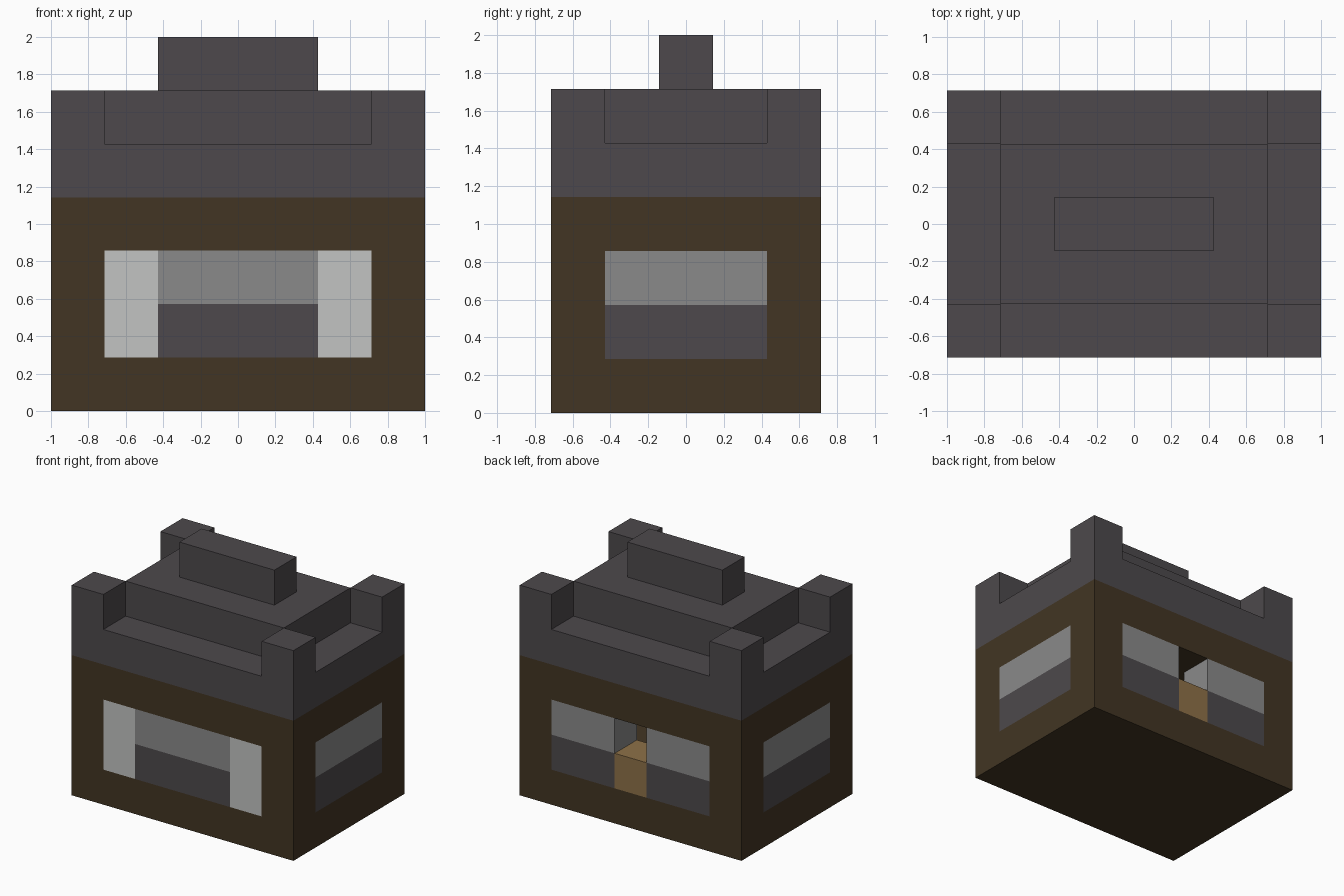
import bpy
from mathutils import Vector

U = 1 / 7  # building module; the house is 14 x 10 x 14 modules

if "Cube" in bpy.data.objects:
    bpy.data.objects.remove(bpy.data.objects["Cube"], do_unlink=True)


def linear(v):
    v /= 255
    return v / 12.92 if v <= 0.04045 else ((v + 0.055) / 1.055) ** 2.4


def material(name, *rgb):
    color = tuple(linear(c) for c in rgb) + (1,)
    m = bpy.data.materials.new(name)
    m.use_nodes = True
    m.diffuse_color = color
    m.node_tree.nodes["Principled BSDF"].inputs["Base Color"].default_value = color
    return m


def box(name, mat, x, y, z):
    """Box given by its (low, high) module range on each axis."""
    lo, hi = (Vector(c) * U for c in zip(x, y, z))
    bpy.ops.mesh.primitive_cube_add(size=1, location=(lo + hi) / 2)
    ob = bpy.context.object
    ob.name = ob.data.name = name
    ob.scale = hi - lo
    bpy.ops.object.transform_apply(location=False, rotation=False, scale=True)
    if mat:
        ob.data.materials.append(mat)
    return ob


def carve(target, x, y, z):
    """Cut a box-shaped hole and discard the cutter."""
    cutter = box("cutter", None, x, y, z)
    cutter.hide_render = True
    mod = target.modifiers.new("cut", "BOOLEAN")
    mod.operation, mod.solver, mod.object = "DIFFERENCE", "EXACT", cutter
    bpy.context.view_layer.objects.active = target
    bpy.ops.object.modifier_apply(modifier=mod.name)
    bpy.data.objects.remove(cutter, do_unlink=True)


brown = material("dark brown", 66, 53, 35)
slate = material("slate grey", 77, 73, 76)
glass = material("window grey", 138, 138, 138)
white = material("pale grey", 194, 196, 194)
tan = material("tan wood", 142, 113, 72)

# Hollow walls with an opening through each side
walls = box("walls", brown, (-7, 7), (-5, 5), (0, 8))
carve(walls, (-5, 5), (-8, 8), (2, 6))
carve(walls, (-8, 8), (-3, 3), (2, 6))

# Roof with a notch in each edge, leaving corner turrets
roof = box("roof", slate, (-7, 7), (-5, 5), (8, 12))
for a, b in ((-8, -3), (3, 8)):
    carve(roof, (-5, 5), (a, b), (10, 13))
for a, b in ((-8, -5), (5, 8)):
    carve(roof, (a, b), (-3, 3), (10, 13))
box("roof_ridge_block", slate, (-3, 3), (-1, 1), (12, 14))

# Front: pale pillars either side of a window
box("front_pillar_right", white, (-5, -3), (-5, -3), (2, 6))
box("front_pillar_left", white, (3, 5), (-5, -3), (2, 6))

# Windows: slate sill below, grey pane above
openings = {
    "front": ((-3, 3), (-5, -3)),
    "left": ((5, 7), (-3, 3)),
    "right": ((-7, -5), (-3, 3)),
    "back_left": ((1, 5), (3, 5)),
    "back_right": ((-5, -1), (3, 5)),
}
for side, (x, y) in openings.items():
    box(side + "_sill", slate, x, y, (2, 4))
    box(side + "_pane", glass, x, y, (4, 6))

# Half door in the back doorway
box("back_half_door", tan, (-1, 1), (3, 5), (2, 4))
